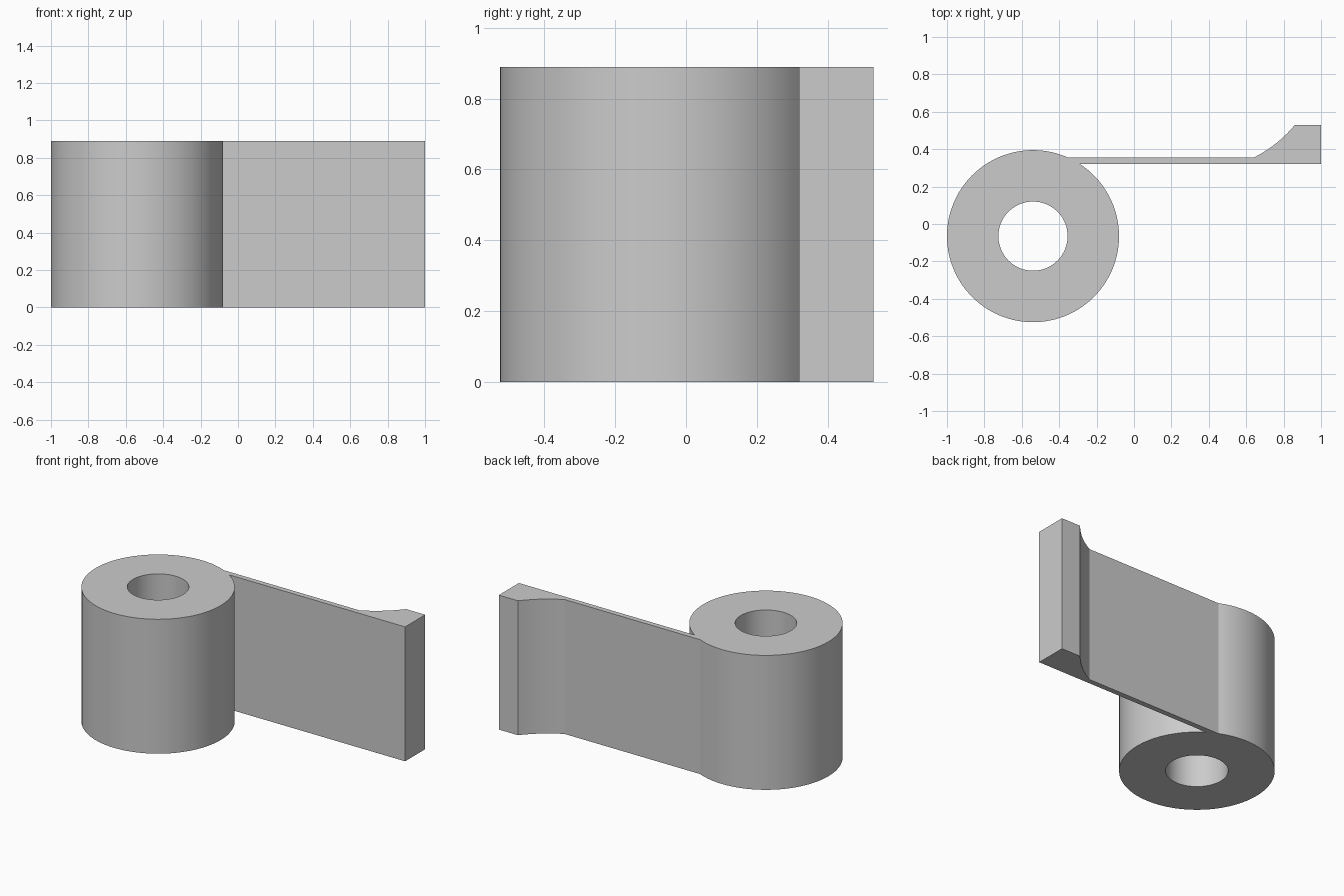
import bpy
import bmesh
from math import sin, cos, asin, radians

if "Cube" in bpy.data.objects:
    bpy.data.objects.remove(bpy.data.objects["Cube"])

HEIGHT = 0.89
CX, CY = -0.54, -0.065            # roll centre
OUTER, BORE = 0.46, 0.185
INNER_Y, OUTER_Y = 0.32, 0.355    # two faces of the thin strip


def arc(cx, cy, radius, start, end, steps):
    """Points on an arc, both ends included; angles in radians."""
    angles = [start + (end - start) * i / steps for i in range(steps + 1)]
    return [(cx + radius * cos(a), cy + radius * sin(a)) for a in angles]


# Roll outline, clockwise from the strip's inner face to its outer face
a_in = asin((INNER_Y - CY) / OUTER)
a_out = asin((OUTER_Y - CY) / OUTER)
outline = arc(CX, CY, OUTER, a_in, a_out - radians(360), 96)

# Strip, concave ramp and square end block
t0, t1, ramp_r = radians(26.5), radians(50.5), 0.676
ramp_x = 0.64 - ramp_r * sin(t0)
ramp_y = OUTER_Y + ramp_r * cos(t0)
outline += arc(ramp_x, ramp_y, ramp_r, t0 - radians(90), t1 - radians(90), 10)
outline += [(1, 0.53), (1, INNER_Y)]

# Bore through the roll
bore = arc(CX, CY, BORE, 0, radians(360), 64)[:-1]

# Fill the profile and extrude it upwards
bm = bmesh.new()
edges = []
for loop in (outline, bore):
    verts = [bm.verts.new((x, y, 0)) for x, y in loop]
    edges += [bm.edges.new((v, verts[i - 1])) for i, v in enumerate(verts)]
bmesh.ops.triangle_fill(bm, edges=edges, use_beauty=True)
top = bmesh.ops.extrude_face_region(bm, geom=bm.faces[:], use_keep_orig=True)
top_verts = [g for g in top["geom"] if isinstance(g, bmesh.types.BMVert)]
bmesh.ops.translate(bm, verts=top_verts, vec=(0, 0, HEIGHT))
bmesh.ops.recalc_face_normals(bm, faces=bm.faces[:])

mesh = bpy.data.meshes.new("hinge_roll_and_strip")
bm.to_mesh(mesh)
bm.free()
obj = bpy.data.objects.new("hinge_roll_and_strip", mesh)
bpy.context.collection.objects.link(obj)

# Plain grey
grey = bpy.data.materials.new("plain_grey")
grey.use_nodes = True
colour = (0.6, 0.6, 0.6, 1)
grey.diffuse_color = colour
grey.node_tree.nodes["Principled BSDF"].inputs["Base Color"].default_value = colour
mesh.materials.append(grey)

# Smooth round walls, crisp edges
bpy.ops.object.select_all(action="DESELECT")
obj.select_set(True)
bpy.context.view_layer.objects.active = obj
bpy.ops.object.shade_smooth_by_angle(angle=radians(20))
